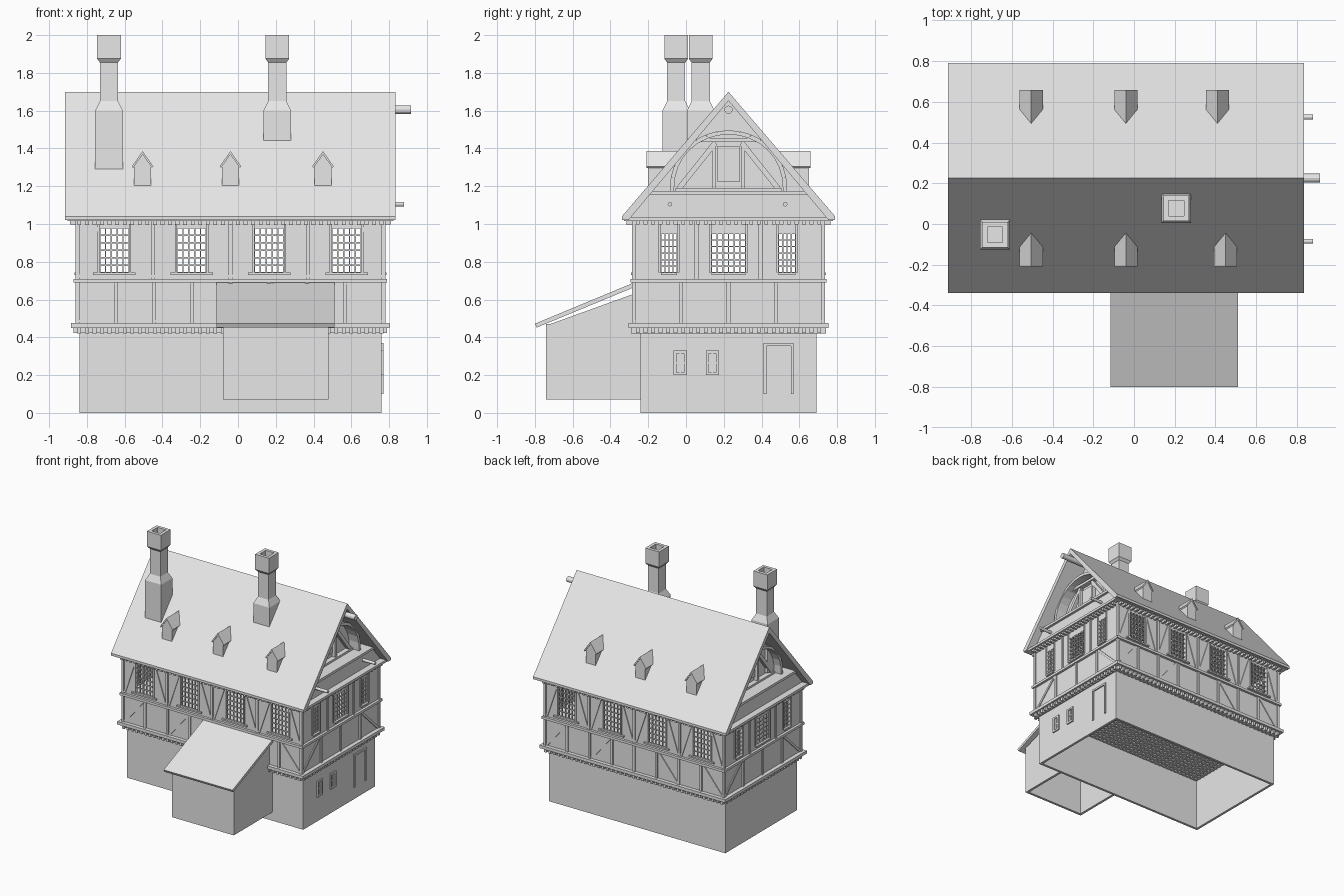
import bpy, bmesh, math
from mathutils import Vector

if "Cube" in bpy.data.objects:
    bpy.data.objects.remove(bpy.data.objects["Cube"], do_unlink=True)

mat = bpy.data.materials.new("plain_grey")
mat.use_nodes = True
GREY = (0.8, 0.8, 0.8, 1)
mat.diffuse_color = GREY
mat.node_tree.nodes["Principled BSDF"].inputs["Base Color"].default_value = GREY

CX, CY = -0.04, 0.225          # plan centre of the house
HX, HY = 0.81, 0.5             # half size of the plastered walls
LONG, SHORT = ("front", "back"), ("right", "left")


def place(side, u, z, d):
    """u along the facade, z up, d outwards from the house centre."""
    if side in LONG:
        return Vector((CX + u, CY + (d if side == "back" else -d), z))
    return Vector((CX + (d if side == "right" else -d), CY + u, z))


def slab(bm, side, pts, d0, d1):
    a = [bm.verts.new(place(side, u, z, d0)) for u, z in pts]
    b = [bm.verts.new(place(side, u, z, d1)) for u, z in pts]
    bm.faces.new(a)
    bm.faces.new(b[::-1])
    for i in range(len(a)):
        j = (i + 1) % len(a)
        bm.faces.new((a[i], b[i], b[j], a[j]))


def rect(bm, side, u0, u1, z0, z1, d0, d1):
    slab(bm, side, [(u0, z0), (u1, z0), (u1, z1), (u0, z1)], d0, d1)


def beam(bm, side, p, q, w, d0, d1):
    p, q = Vector(p), Vector(q)
    t = (q - p).normalized()
    n = Vector((-t.y, t.x)) * w / 2
    slab(bm, side, [p - n, q - n, q + n, p + n], d0, d1)


def block(bm, hx, hy, z0, z1):
    rect(bm, "front", -hx, hx, z0, z1, -hy, hy)


def finish(bm, name):
    bmesh.ops.recalc_face_normals(bm, faces=bm.faces)
    me = bpy.data.meshes.new(name)
    bm.to_mesh(me)
    bm.free()
    me.materials.append(mat)
    ob = bpy.data.objects.new(name, me)
    bpy.context.scene.collection.objects.link(ob)
    return ob


def facade(side):
    """Half width and outward distance of a facade."""
    return (HX, HY) if side in LONG else (HY, HX)


# Ground floor walls, open below
bm = bmesh.new()
for s in LONG:
    rect(bm, s, -0.8, 0.8, 0, 0.43, 0.445, 0.465)
for s in SHORT:
    rect(bm, s, -0.445, 0.445, 0, 0.43, 0.78, 0.8)
finish(bm, "ground_floor_walls")

# Door and two small windows on the right wall
bm = bmesh.new()
for u0, u1, z0, z1 in ((0.185, 0.345, 0.1, 0.37), (-0.29, -0.22, 0.2, 0.33),
                       (-0.12, -0.05, 0.2, 0.33)):
    rect(bm, "right", u0, u1, z1 - 0.015, z1, 0.79, 0.81)
    for u in (u0, u1 - 0.015):
        rect(bm, "right", u, u + 0.015, z0, z1 - 0.015, 0.79, 0.81)
    if z0 > 0.15:
        rect(bm, "right", u0, u1, z0, z0 + 0.015, 0.79, 0.81)
        rect(bm, "right", (u0 + u1) / 2 - 0.004, (u0 + u1) / 2 + 0.004, z0, z1, 0.79, 0.805)
        rect(bm, "right", u0, u1, 0.261, 0.269, 0.79, 0.805)
finish(bm, "ground_floor_door_and_windows")

# Joist grids whose ends show as dentils under the jetty and the eaves
for name, z, hx, hy in (("jetty_joists", 0.42, 0.83, 0.515), ("eave_joists", 0.995, 0.85, 0.54)):
    bm = bmesh.new()
    for i in range(41):
        u = -0.8 + i * 0.04
        rect(bm, "front", u - 0.01, u + 0.01, z, z + 0.032, -hy, hy)
    for i in range(25):
        u = -0.48 + i * 0.04
        rect(bm, "right", u - 0.01, u + 0.01, z + 0.002, z + 0.032, -hx, hx)
    finish(bm, name)

# Horizontal bands and floors
bm = bmesh.new()
block(bm, 0.843, 0.53, 0.45, 0.475)
block(bm, 0.83, 0.52, 0.69, 0.71)
block(bm, 0.863, 0.553, 1.015, 1.035)
finish(bm, "floor_bands")

# Upper walls with window openings, lattices and timber framing
walls, lattice, timber = bmesh.new(), bmesh.new(), bmesh.new()
for s in LONG + SHORT:
    long_side = s in LONG
    half, d = facade(s)
    if long_side:
        wins, top = [(u, 0.155, 5) for u in (-0.615, -0.205, 0.205, 0.615)], 0.98
        posts, lower = [-0.41, 0, 0.41], 8
    else:
        wins, top = [(-0.315, 0.085, 4), (0, 0.18, 6), (0.31, 0.09, 4)], 0.95
        posts, lower = [-0.17, 0.17], 4
    sill = 0.742
    inner = half if long_side else half - 0.02
    rect(walls, s, -inner, inner, 0.46, sill, d - 0.02, d)
    rect(walls, s, -inner, inner, top, 1.02, d - 0.02, d)
    edge = -inner
    for u, w, cols in wins:
        l, r = u - w / 2, u + w / 2
        rect(walls, s, edge, l, sill, top, d - 0.02, d)
        edge = r
        for i in range(cols + 1):
            x = l + w * i / cols
            rect(lattice, s, x - 0.0035, x + 0.0035, sill, top, d - 0.012, d - 0.002)
        for i in range(7):
            z = sill + (top - sill) * i / 6
            rect(lattice, s, l, r, z - 0.0035, z + 0.0035, d - 0.012, d - 0.002)
        rect(timber, s, l - 0.035 * long_side, r + 0.035 * long_side, sill - 0.012, sill, d - 0.01, d + 0.015)
        for x in (l - 0.006, r + 0.006):
            rect(timber, s, x - 0.006, x + 0.006, sill, 1.0, d - 0.01, d + 0.008)
    rect(walls, s, edge, inner, sill, top, d - 0.02, d)
    # corner posts and upper posts with braces
    for x in [-half, half] + posts:
        rect(timber, s, x - 0.01, x + 0.01, 0.7, 1.02, d - 0.01, d + 0.01)
        if long_side:
            for k in (-1, 1):
                if abs(x + k * 0.1) < half:
                    beam(timber, s, (x + k * 0.015, 0.715), (x + k * 0.105, 0.985), 0.016, d - 0.01, d + 0.007)
    # lower storey panels
    step = 2 * half / lower
    for i in range(lower + 1):
        x = -half + i * step
        rect(timber, s, x - 0.01, x + 0.01, 0.47, 0.7, d - 0.01, d + 0.01)
        if i < lower and (i % 2 == 0 if i < lower / 2 else i % 2 == 1):
            a, b = (0.48, 0.69) if i < lower / 2 else (0.69, 0.48)
            beam(timber, s, (x + 0.015, a), (x + step - 0.015, b), 0.018, d - 0.01, d + 0.007)
finish(walls, "upper_walls")
finish(lattice, "window_lattices")
finish(timber, "timber_framing")

# Main roof
bm = bmesh.new()
slab(bm, "right", [(-0.565, 1.04), (0, 1.7), (0.565, 1.04), (0.565, 1.02), (0.53, 1.02),
                   (0, 1.652), (-0.53, 1.02), (-0.565, 1.02)], -0.875, 0.875)
finish(bm, "main_roof")

# Gables: projecting foot, ledge, recessed wall and arched truss
bm = bmesh.new()
for s in SHORT:
    slab(bm, s, [(-0.53, 1.03), (0.53, 1.03), (0.42, 1.165), (-0.42, 1.165)], 0.6, 0.81)
    rect(bm, s, -0.42, 0.42, 1.155, 1.175, 0.6, 0.83)
    slab(bm, s, [(-0.42, 1.17), (0.42, 1.17), (0, 1.67)], 0.66, 0.69)
    beam(bm, s, (-0.16, 1.445), (0.16, 1.445), 0.022, 0.68, 0.73)
    beam(bm, s, (-0.28, 1.183), (0.28, 1.183), 0.016, 0.68, 0.73)
    arch = [(0.3 * math.cos(t), 1.175 + 0.31 * math.sin(t) ** 0.9)
            for t in [math.pi * i / 16 for i in range(16)]] + [(-0.3, 1.175)]
    for p, q in zip(arch, arch[1:]):
        beam(bm, s, p, q, 0.022, 0.68, 0.78)
    for k in (-1, 1):
        beam(bm, s, (k * 0.265, 1.185), (k * 0.07, 1.43), 0.028, 0.68, 0.72)
        rect(bm, s, k * 0.075 - 0.01, k * 0.075 + 0.01, 1.18, 1.44, 0.68, 0.72)
    rect(bm, s, -0.06, 0.06, 1.225, 1.41, 0.68, 0.7)
finish(bm, "gables")

# Purlin ends poking out of the right gable
for name, u, z, r, d1 in (("ridge_pole", 0, 1.605, 0.022, 0.955),
                          ("front_purlin", -0.31, 1.105, 0.012, 0.92),
                          ("back_purlin", 0.3, 1.105, 0.012, 0.92)):
    bm = bmesh.new()
    ring = [(u + r * math.cos(i * math.pi / 6), z + r * math.sin(i * math.pi / 6)) for i in range(12)]
    slab(bm, "right", ring, 0.65, d1)
    finish(bm, name)

# Dormers
for s in LONG:
    for n, x in enumerate((-0.505, -0.04, 0.45 if s == "front" else 0.41)):
        u = x - CX
        bm = bmesh.new()
        slab(bm, s, [(u - 0.045, 1.2), (u + 0.045, 1.2), (u + 0.045, 1.31),
                     (u, 1.375), (u - 0.045, 1.31)], 0.25, 0.425)
        slab(bm, s, [(u - 0.057, 1.305), (u, 1.386), (u + 0.057, 1.305),
                     (u + 0.05, 1.297), (u, 1.368), (u - 0.05, 1.297)], 0.25, 0.433)
        finish(bm, f"{s}_dormer_{n + 1}")

# Chimneys with hollow caps
PROFILE = ((1.2, 0.073), (1.6, 0.073), (1.65, 0.048), (1.855, 0.048),
           (1.875, 0.063), (2, 0.063), (2, 0.038), (1.93, 0.038))
for name, x, y in (("left_chimney", -0.683, -0.052), ("right_chimney", 0.208, 0.078)):
    bm = bmesh.new()
    rings = [[bm.verts.new((x + a * h, y + b * h, z)) for a, b in ((-1, -1), (1, -1), (1, 1), (-1, 1))]
             for z, h in PROFILE]
    for lo, hi in zip(rings, rings[1:]):
        for i in range(4):
            j = (i + 1) % 4
            bm.faces.new((lo[i], lo[j], hi[j], hi[i]))
    bm.faces.new(rings[0][::-1])
    bm.faces.new(rings[-1])
    finish(bm, name)

# Lean-to at the front, open below
bm = bmesh.new()
rect(bm, "front", -0.04, 0.52, 0.07, 0.47, 0.945, 0.965)
for d in (-0.04, 0.5):
    slab(bm, "right", [(-0.945, 0.07), (-0.46, 0.07), (-0.46, 0.645), (-0.945, 0.47)], d, d + 0.02)
finish(bm, "lean_to_walls")
bm = bmesh.new()
slab(bm, "right", [(-1.025, 0.472), (-0.5, 0.69), (-0.5, 0.665), (-1.015, 0.452)], -0.075, 0.55)
finish(bm, "lean_to_roof")
